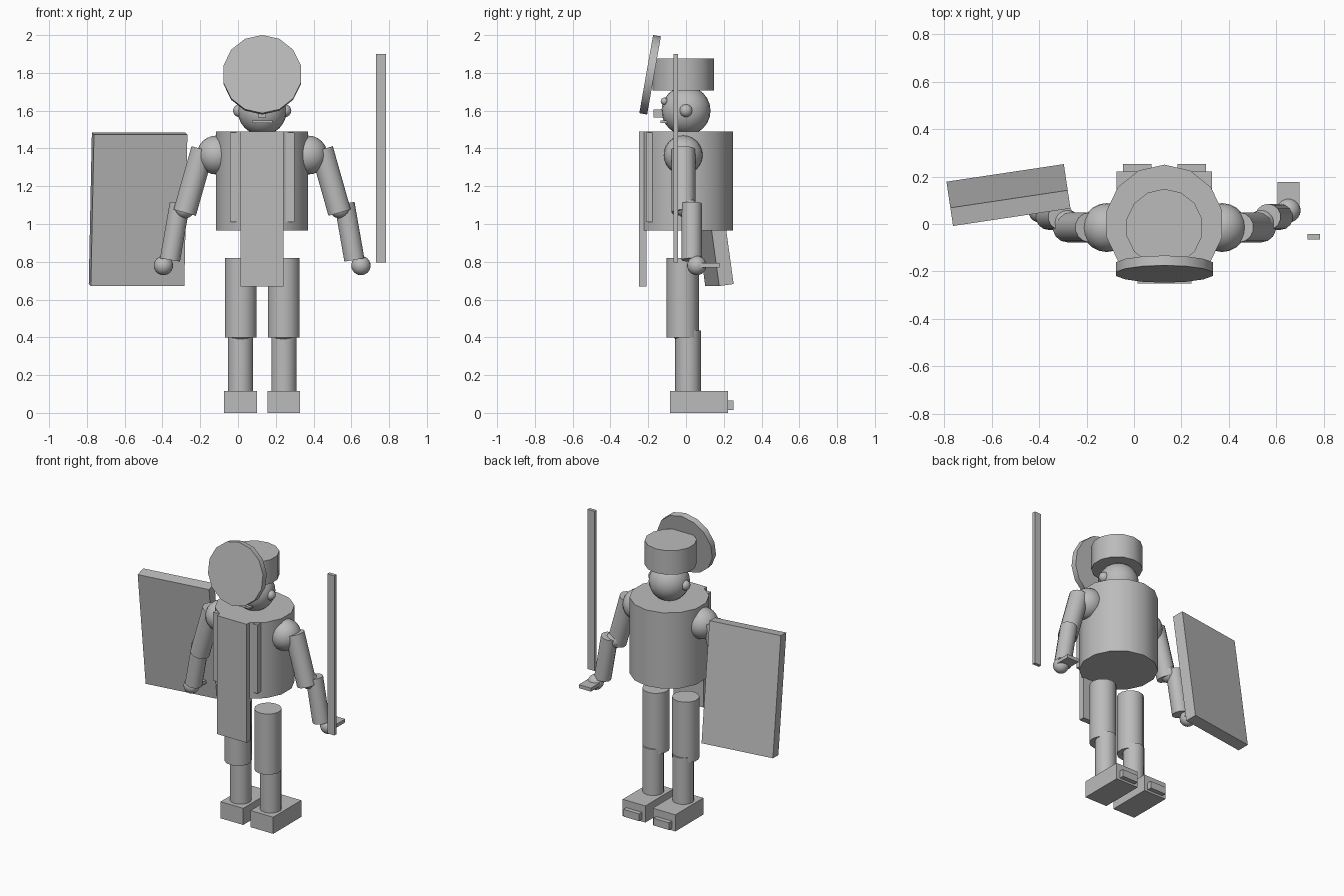
import bpy
import math

cube = bpy.data.objects.get("Cube")
if cube:
    bpy.data.objects.remove(cube, do_unlink=True)

CX = 0.128       # body centre line
SIDES = 14

mat = bpy.data.materials.new("plain grey")
mat.use_nodes = True
GREY = (0.5, 0.5, 0.5, 1)
mat.diffuse_color = GREY
bsdf = next(n for n in mat.node_tree.nodes if n.type == 'BSDF_PRINCIPLED')
bsdf.inputs["Base Color"].default_value = GREY


def finish(name, smooth):
    ob = bpy.context.object
    ob.name = name
    ob.data.materials.append(mat)
    if smooth:
        bpy.ops.object.shade_smooth_by_angle(angle=math.radians(35))
    return ob


def box(name, centre, size, rot=(0, 0, 0)):
    bpy.ops.mesh.primitive_cube_add(size=1, location=centre, rotation=rot)
    ob = finish(name, False)
    ob.scale = size
    return ob


def ball(name, centre, radius):
    bpy.ops.mesh.primitive_uv_sphere_add(segments=20, ring_count=12, radius=radius, location=centre)
    return finish(name, True)


def rod(name, radius, top, bottom):
    """Cylinder between two points that share the same y."""
    dx, dz = top[0] - bottom[0], top[2] - bottom[2]
    mid = [(a + b) / 2 for a, b in zip(top, bottom)]
    bpy.ops.mesh.primitive_cylinder_add(vertices=SIDES, radius=radius, depth=math.hypot(dx, dz),
                                        location=mid, rotation=(0, math.atan2(dx, dz), 0))
    return finish(name, True)


# Torso and the hanging front panels
rod("torso", 0.25, (CX, 0, 1.49), (CX, 0, 0.965))
box("front_tabard", (CX, -0.23, 1.08), (0.227, 0.04, 0.82))
box("chest_panel", (CX, -0.19, 1.248), (0.34, 0.045, 0.475))
rod("neck", 0.06, (CX, 0, 1.53), (CX, 0, 1.45))

# Head, face and hat
ball("head", (CX, 0, 1.6), 0.13)
box("nose", (CX, -0.145, 1.585), (0.042, 0.055, 0.04))
box("mouth", (CX, -0.115, 1.541), (0.11, 0.04, 0.013))
rod("hat", 0.163, (CX, -0.015, 1.875), (CX, -0.015, 1.708))
bpy.ops.mesh.primitive_cylinder_add(vertices=SIDES, radius=0.21, depth=0.042,
                                    location=(CX, -0.19, 1.79), rotation=(math.radians(80), 0, 0))
finish("hat_disc", True)

# Mirrored parts
for side, s in (("left", 1), ("right", -1)):
    def at(x, y, z):
        return (CX + s * x, y, z)

    ball(side + "_ear", at(0.12, 0, 1.6), 0.034)
    ball(side + "_eye", at(0.05, -0.115, 1.65), 0.019)

    # Arm
    ball(side + "_shoulder", at(0.243, -0.015, 1.365), 0.103)
    rod(side + "_upper_arm", 0.063, at(0.315, -0.014, 1.395), at(0.41, -0.014, 1.06))
    ball(side + "_elbow", at(0.412, 0.005, 1.085), 0.056)
    rod(side + "_forearm", 0.055, at(0.436, 0.03, 1.108), at(0.488, 0.03, 0.81))
    ball(side + "_hand", at(0.523, 0.057, 0.78), 0.051)
    box(side + "_fingers", at(0.523, 0.118, 0.782), (0.092, 0.118, 0.024))

    # Leg
    rod(side + "_thigh", 0.086, at(0.114, -0.018, 0.82), at(0.114, -0.018, 0.4))
    ball(side + "_knee", at(0.114, -0.01, 0.45), 0.075)
    rod(side + "_shin", 0.068, at(0.115, 0.011, 0.435), at(0.115, 0.011, 0.1))
    box(side + "_foot", at(0.115, 0.068, 0.058), (0.173, 0.307, 0.115))
    box(side + "_foot_tab", at(0.115, 0.225, 0.04), (0.12, 0.055, 0.05))

# Held items
box("staff", (0.757, -0.054, 1.348), (0.053, 0.023, 1.105))
box("shield", (-0.529, 0.122, 1.078), (0.5, 0.078, 0.81),
    (math.radians(7.9), 0, math.radians(8.5)))
